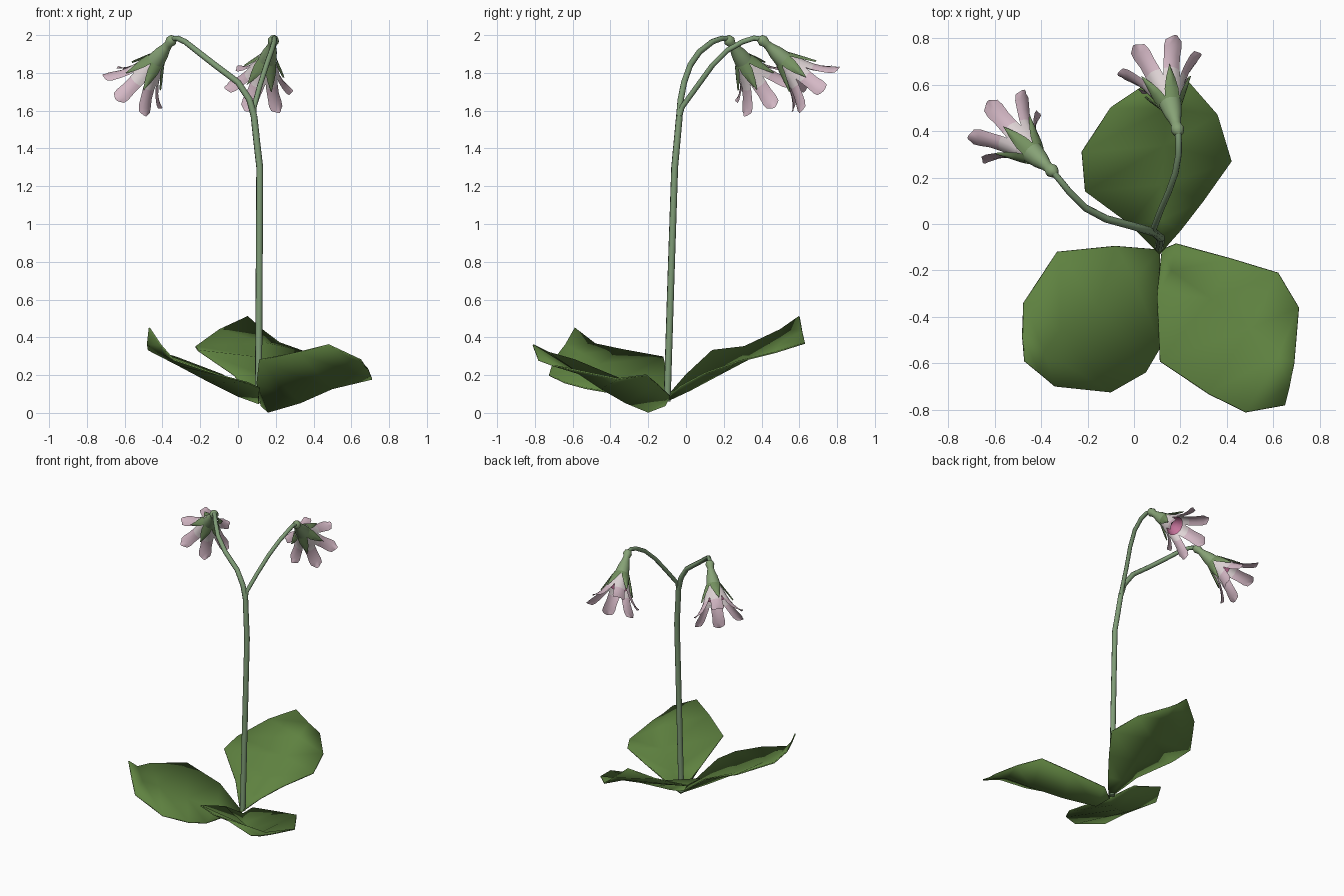
import bpy, bmesh, math
from mathutils import Vector

if "Cube" in bpy.data.objects:
    bpy.data.objects.remove(bpy.data.objects["Cube"], do_unlink=True)


def material(name, rgb):
    mat = bpy.data.materials.new(name)
    mat.use_nodes = True
    mat.diffuse_color = (*rgb, 1)
    shader = next(n for n in mat.node_tree.nodes if n.type == 'BSDF_PRINCIPLED')
    shader.inputs["Base Color"].default_value = (*rgb, 1)
    shader.inputs["Roughness"].default_value = 0.8
    return mat


LEAF = material("leaf green", (0.115, 0.225, 0.052))
STEM = material("stem green", (0.21, 0.33, 0.18))
CALYX = material("calyx green", (0.24, 0.36, 0.18))
SEPAL = material("sepal green", (0.18, 0.29, 0.12))
LILAC = material("petal lilac", (0.66, 0.48, 0.56))
PALE = material("petal base white", (0.74, 0.66, 0.67))
PINK = material("throat pink", (0.58, 0.18, 0.34))


def finish(name, bm, mats):
    mesh = bpy.data.meshes.new(name)
    for face in bm.faces:
        face.smooth = True
    bm.to_mesh(mesh)
    bm.free()
    for mat in mats:
        mesh.materials.append(mat)
    obj = bpy.data.objects.new(name, mesh)
    bpy.context.collection.objects.link(obj)
    return obj


def skin(bm, rows, closed=False):
    """Join neighbouring rows of points with quads; return the faces per band."""
    verts = [[bm.verts.new(p) for p in row] for row in rows]
    bands = []
    for a, b in zip(verts, verts[1:]):
        n = len(a)
        bands.append([bm.faces.new((a[i], a[(i + 1) % n], b[(i + 1) % n], b[i]))
                      for i in range(n if closed else n - 1)])
    return bands


def tube(name, path, start, end):
    """A tapering round stalk along a path."""
    curve = bpy.data.curves.new(name, 'CURVE')
    curve.dimensions = '3D'
    curve.bevel_depth = 1
    curve.bevel_resolution = 2
    curve.use_fill_caps = True
    spline = curve.splines.new('POLY')
    spline.points.add(len(path) - 1)
    for i, (point, co) in enumerate(zip(spline.points, path)):
        point.co = (*co, 1)
        point.radius = start + (end - start) * i / (len(path) - 1)
    curve.materials.append(STEM)
    obj = bpy.data.objects.new(name, curve)
    bpy.context.collection.objects.link(obj)
    bpy.ops.object.select_all(action='DESELECT')
    obj.select_set(True)
    bpy.context.view_layer.objects.active = obj
    bpy.ops.object.convert(target='MESH')
    bpy.ops.object.shade_smooth_by_angle(angle=math.radians(60))


def leaf(name, base, rows):
    """A thin folded leaf: each row is one edge, the midrib, the other edge."""
    bm = bmesh.new()
    skin(bm, [[base] * 3] + rows)
    bmesh.ops.remove_doubles(bm, verts=bm.verts, dist=0.0005)
    bm.normal_update()
    if sum(f.normal.z for f in bm.faces) < 0:
        bmesh.ops.reverse_faces(bm, faces=bm.faces)
    solid = finish(name, bm, [LEAF]).modifiers.new("thickness", 'SOLIDIFY')
    solid.thickness = 0.008
    solid.offset = 0


def ring(radius, height, sides=14):
    return [(radius * math.cos(math.tau * i / sides),
             radius * math.sin(math.tau * i / sides), height) for i in range(sides)]


def blade_rows(angle, stations, cup):
    """Rows of a petal or sepal: stations are radius, height, half width."""
    out = Vector((math.cos(angle), math.sin(angle), 0))
    side = Vector((-out.y, out.x, 0))
    return [[out * (r - cup * s * s) + side * (w * s) + Vector((0, 0, h))
             for s in (-1, -0.5, 0, 0.5, 1)] for r, h, w in stations]


def flower(prefix, origin, direction, turn):
    spin = Vector(direction).to_track_quat('Z', 'Y')
    parts = []

    # Slim calyx with the small knob where it meets the stalk
    bm = bmesh.new()
    profile = [(0.003, -0.028), (0.022, -0.018), (0.03, 0.004), (0.022, 0.03),
               (0.026, 0.055), (0.038, 0.095), (0.046, 0.14), (0.05, 0.17)]
    skin(bm, [ring(r, h) for r, h in profile], closed=True)
    parts.append(finish(prefix + "_calyx", bm, [CALYX]))

    # Narrow pointed sepals that stand off the petals
    bm = bmesh.new()
    for i in range(5):
        skin(bm, blade_rows(turn + math.tau * i / 5,
             [(0.05, 0.15, 0.032), (0.07, 0.19, 0.031),
              (0.094, 0.235, 0.02), (0.118, 0.285, 0.001)], 0.01))
    parts.append(finish(prefix + "_sepals", bm, [SEPAL]))

    # White corolla tube from which the petals spread
    bm = bmesh.new()
    skin(bm, [ring(r, h) for r, h in
              [(0.042, 0.15), (0.057, 0.19), (0.073, 0.24)]], closed=True)
    parts.append(finish(prefix + "_corolla", bm, [PALE]))

    # Petals, white at the foot and lilac beyond, curling outward
    bm = bmesh.new()
    for i in range(6):
        bands = skin(bm, blade_rows(turn + 0.4 + math.tau * i / 6,
                     [(0.063, 0.2, 0.032), (0.077, 0.24, 0.041),
                      (0.096, 0.285, 0.039), (0.124, 0.33, 0.038),
                      (0.152, 0.365, 0.042), (0.174, 0.385, 0.038),
                      (0.187, 0.39, 0.02)], 0.015))
        for face in bands[0] + bands[1]:
            face.material_index = 1
    parts.append(finish(prefix + "_petals", bm, [LILAC, PALE]))

    # Pink funnel inside the petals
    bm = bmesh.new()
    skin(bm, [ring(r, h) for r, h in
              [(0.066, 0.25), (0.045, 0.215), (0.02, 0.195), (0.002, 0.19)]], closed=True)
    parts.append(finish(prefix + "_throat", bm, [PINK]))

    for obj in parts:
        obj.rotation_mode = 'QUATERNION'
        obj.rotation_quaternion = spin
        obj.location = origin


# Stem and its two arching branches
fork = (0.085, -0.035, 1.57)
tube("stem", [(0.108, -0.1, 0.06), (0.112, -0.08, 0.7), (0.115, -0.06, 1.3),
              (0.1, -0.048, 1.43), fork], 0.019, 0.018)
tube("right_branch", [fork, (0.06, -0.028, 1.66), (0.0, -0.01, 1.75),
                      (-0.12, 0.022, 1.84), (-0.21, 0.07, 1.91),
                      (-0.28, 0.14, 1.965), (-0.32, 0.19, 1.983),
                      (-0.35, 0.225, 1.98)], 0.018, 0.014)
tube("left_branch", [fork, (0.085, -0.02, 1.62), (0.115, 0.06, 1.73),
                     (0.15, 0.14, 1.84), (0.178, 0.22, 1.92),
                     (0.192, 0.3, 1.965), (0.192, 0.36, 1.984),
                     (0.19, 0.4, 1.978)], 0.014, 0.014)

# Nodding flowers
flower("right_flower", (-0.352, 0.228, 1.972), (-0.53, 0.49, -0.69), 0.3)
flower("left_flower", (0.188, 0.405, 1.972), (-0.2, 0.72, -0.66), 0.7)

# Three broad leaves at the foot
leaf("back_leaf", (0.11, -0.13, 0.05), [
    [(-0.02, 0.0, 0.2), (0.12, 0.02, 0.12), (0.2, -0.03, 0.14)],
    [(-0.21, 0.14, 0.33), (0.12, 0.17, 0.2), (0.3, 0.1, 0.21)],
    [(-0.225, 0.31, 0.35), (0.13, 0.34, 0.29), (0.42, 0.27, 0.27)],
    [(-0.1, 0.5, 0.44), (0.14, 0.5, 0.37), (0.36, 0.47, 0.32)],
    [(0.05, 0.6, 0.51), (0.14, 0.615, 0.43), (0.22, 0.63, 0.37)]])
leaf("right_leaf", (0.11, -0.11, 0.05), [
    [(-0.08, -0.095, 0.2), (0.0, -0.24, 0.09), (0.11, -0.3, 0.09)],
    [(-0.33, -0.12, 0.295), (-0.16, -0.36, 0.17), (0.115, -0.53, 0.13)],
    [(-0.475, -0.34, 0.335), (-0.32, -0.46, 0.255), (0.05, -0.64, 0.16)],
    [(-0.48, -0.48, 0.365), (-0.39, -0.55, 0.31), (-0.1, -0.725, 0.2)],
    [(-0.47, -0.59, 0.45), (-0.41, -0.64, 0.36), (-0.34, -0.7, 0.28)]])
leaf("left_leaf", (0.12, -0.11, 0.04), [
    [(0.1, -0.3, 0.16), (0.16, -0.2, 0.005), (0.18, -0.085, 0.09)],
    [(0.112, -0.59, 0.28), (0.33, -0.32, 0.055), (0.42, -0.15, 0.15)],
    [(0.32, -0.73, 0.32), (0.5, -0.45, 0.13), (0.62, -0.21, 0.2)],
    [(0.48, -0.81, 0.36), (0.62, -0.57, 0.21), (0.71, -0.36, 0.18)],
    [(0.65, -0.78, 0.28), (0.67, -0.7, 0.25), (0.69, -0.6, 0.23)]])
